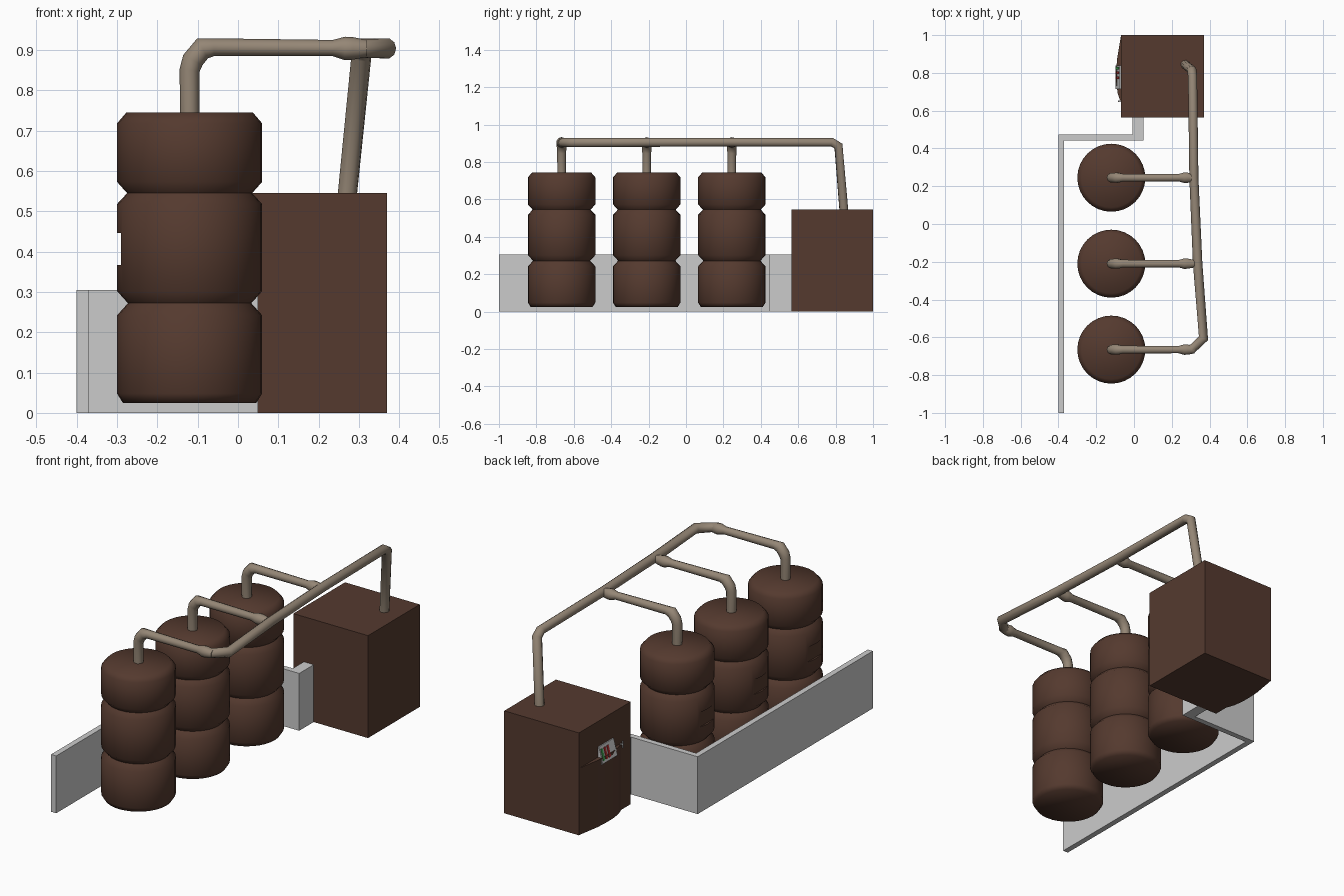
import bpy, bmesh, math
from mathutils import Vector

if "Cube" in bpy.data.objects:
    bpy.data.objects.remove(bpy.data.objects["Cube"])


def material(name, rgb):
    m = bpy.data.materials.new(name)
    m.diffuse_color = (*rgb, 1)
    m.use_nodes = True
    m.node_tree.nodes["Principled BSDF"].inputs["Base Color"].default_value = m.diffuse_color
    return m


BROWN = material("brown", (0.09, 0.042, 0.028))
TAN = material("tan", (0.30, 0.24, 0.18))
GREEN = material("green", (0.05, 0.35, 0.08))
RED = material("red", (0.45, 0.03, 0.03))


def finish(name, bm, mat=None):
    bmesh.ops.recalc_face_normals(bm, faces=bm.faces)
    me = bpy.data.meshes.new(name)
    bm.to_mesh(me)
    bm.free()
    ob = bpy.data.objects.new(name, me)
    bpy.context.collection.objects.link(ob)
    if mat:
        me.materials.append(mat)
    return ob


def smooth(ob, deg):
    bpy.ops.object.select_all(action='DESELECT')
    ob.select_set(True)
    bpy.context.view_layer.objects.active = ob
    bpy.ops.object.shade_smooth_by_angle(angle=math.radians(deg))


def prism(name, outline, z0, z1, mat=None):
    bm = bmesh.new()
    f = bm.faces.new([bm.verts.new((x, y, z0)) for x, y in outline])
    ext = bmesh.ops.extrude_face_region(bm, geom=[f])
    bmesh.ops.translate(bm, vec=(0, 0, z1 - z0),
                        verts=[v for v in ext["geom"] if isinstance(v, bmesh.types.BMVert)])
    return finish(name, bm, mat)


def box(name, x0, x1, y0, y1, z0, z1, mat=None):
    return prism(name, [(x0, y0), (x1, y0), (x1, y1), (x0, y1)], z0, z1, mat)


def lathe(name, profile, x, y, mat, n=32):
    bm = bmesh.new()
    rings = [[bm.verts.new((x + r * math.cos(2 * math.pi * i / n),
                            y + r * math.sin(2 * math.pi * i / n), z)) for i in range(n)]
             for r, z in profile]
    for a, b in zip(rings, rings[1:]):
        for i in range(n):
            j = (i + 1) % n
            bm.faces.new((a[i], a[j], b[j], b[i]))
    bm.faces.new(rings[0])
    bm.faces.new(rings[-1])
    return finish(name, bm, mat)


def pipe(name, points):
    # points are (x, y, z, radius)
    cu = bpy.data.curves.new(name, 'CURVE')
    cu.dimensions = '3D'
    cu.bevel_depth = 1.0
    cu.bevel_resolution = 3
    cu.use_fill_caps = True
    sp = cu.splines.new('POLY')
    sp.points.add(len(points) - 1)
    for p, (x, y, z, r) in zip(sp.points, points):
        p.co = (x, y, z, 1)
        p.radius = r
    ob = bpy.data.objects.new(name, cu)
    bpy.context.collection.objects.link(ob)
    cu.materials.append(TAN)
    bpy.ops.object.select_all(action='DESELECT')
    ob.select_set(True)
    bpy.context.view_layer.objects.active = ob
    bpy.ops.object.convert(target='MESH')
    smooth(bpy.context.object, 50)


# Three ribbed barrels, each with a flat hatch and an outlet pipe
TX = -0.12
barrel = [(0.165, 0.024), (0.18, 0.048), (0.18, 0.242), (0.153, 0.272), (0.18, 0.302),
          (0.18, 0.518), (0.155, 0.545), (0.18, 0.573), (0.18, 0.718), (0.157, 0.745)]
for i, y in enumerate((-0.665, -0.21, 0.245)):
    tank = lathe(f"barrel_{i + 1}", barrel, TX, y, BROWN)
    cutter = box(f"hatch_cutter_{i + 1}", -0.4, -0.29, y - 0.065, y + 0.055, 0.367, 0.446)
    cutter.hide_render = True
    cutter.hide_set(True)
    mod = tank.modifiers.new("hatch", 'BOOLEAN')
    mod.operation = 'DIFFERENCE'
    mod.object = cutter
    smooth(tank, 70)
    pipe(f"outlet_pipe_{i + 1}", [
        (TX, y, 0.73, 0.024), (TX, y, 0.85, 0.025), (TX + 0.008, y, 0.875, 0.027),
        (-0.088, y, 0.904, 0.028), (-0.06, y, 0.907, 0.022), (0.235, y, 0.905, 0.020),
        (0.265, y, 0.904, 0.029), (0.285, y, 0.904, 0.028), (0.32, y, 0.904, 0.021)])

# Collector pipe running to the cabinet
pipe("collector_pipe", [
    (0.28, -0.665, 0.904, 0.024), (0.31, -0.66, 0.904, 0.024), (0.368, -0.605, 0.904, 0.026),
    (0.337, -0.21, 0.905, 0.025), (0.317, 0.245, 0.906, 0.024), (0.310, 0.78, 0.906, 0.024),
    (0.306, 0.815, 0.885, 0.025), (0.27, 0.845, 0.53, 0.024)])

# Cabinet with bowed lower door
box("cabinet", -0.07, 0.37, 0.565, 1.0, 0, 0.545, BROWN)
prism("cabinet_door", [(-0.07, 0.99), (-0.09, 0.87), (-0.094, 0.81), (-0.094, 0.75),
                       (-0.086, 0.69), (-0.07, 0.645)], 0.0, 0.355, BROWN)

# Tilted control panel with coloured strips and a small lever
bm = bmesh.new()
side = [(-0.07, 0.30), (-0.098, 0.325), (-0.075, 0.41), (-0.07, 0.41)]
f = bm.faces.new([bm.verts.new((x, 0.715, z)) for x, z in side])
ext = bmesh.ops.extrude_face_region(bm, geom=[f])
bmesh.ops.translate(bm, vec=(0, 0.125, 0),
                    verts=[v for v in ext["geom"] if isinstance(v, bmesh.types.BMVert)])
finish("control_panel", bm)
for name, y, mat in (("green_strip", 0.825, GREEN), ("red_strip_1", 0.80, RED),
                     ("red_strip_2", 0.775, RED)):
    s = box(name, -0.003, 0.001, -0.007, 0.007, -0.03, 0.03, mat)
    s.location = (-0.087, y, 0.367)
    s.rotation_euler = (0, math.atan2(0.023, 0.085), 0)
box("lever_stem", -0.082, -0.068, 0.647, 0.653, 0.35, 0.356)
box("lever_handle", -0.085, -0.08, 0.647, 0.653, 0.335, 0.372)

# Grey barrier wall: long run, return and short stub
prism("barrier_wall", [(-0.40, -1.0), (-0.37, -1.0), (-0.37, 0.443), (0.05, 0.443),
                       (0.05, 0.57), (-0.008, 0.57), (-0.008, 0.473), (-0.40, 0.473)], 0, 0.305)
